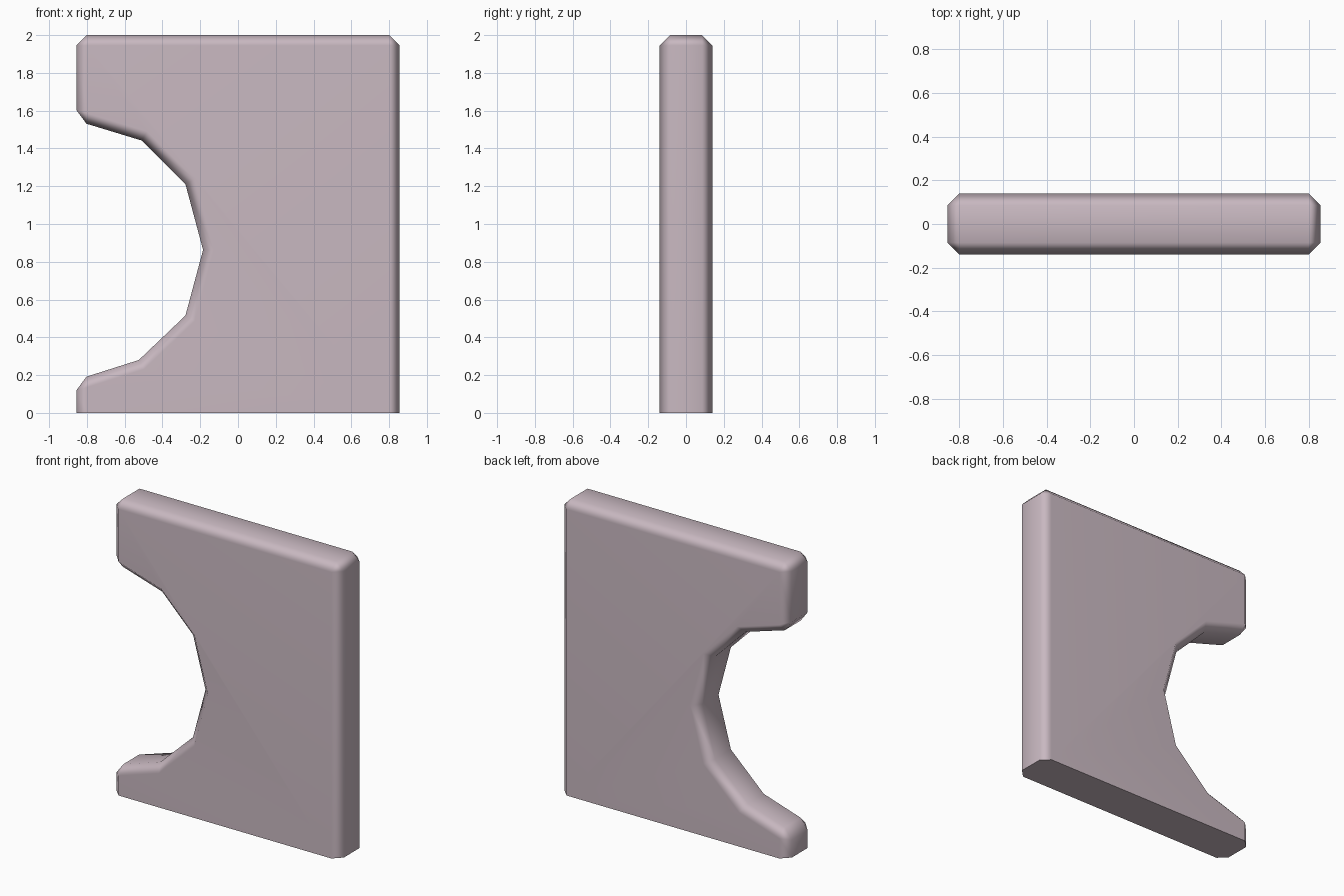
import bpy, bmesh, math

if "Cube" in bpy.data.objects:
    bpy.data.objects.remove(bpy.data.objects["Cube"])

HALF_W, HEIGHT, HALF_T, CHAMFER = 0.855, 2.0, 0.14, 0.055

mauve = bpy.data.materials.new("pale mauve")
mauve.diffuse_color = (0.58, 0.48, 0.53, 1)
mauve.use_nodes = True
mauve.node_tree.nodes["Principled BSDF"].inputs["Base Color"].default_value = mauve.diffuse_color

# Panel outline in x/z, with a faceted round notch in the left side
outline = [(-HALF_W, 0), (HALF_W, 0), (HALF_W, HEIGHT), (-HALF_W, HEIGHT),
           (-HALF_W, 1.547), (-0.51, 1.442)]
for deg in (30, 0, -30):
    a = math.radians(deg)
    outline.append((-0.88 + 0.695 * math.cos(a), 0.863 + 0.695 * math.sin(a)))
outline += [(-0.525, 0.28), (-HALF_W, 0.175)]

bm = bmesh.new()
front = [bm.verts.new((x, -HALF_T, z)) for x, z in outline]
back = [bm.verts.new((x, HALF_T, z)) for x, z in outline]
bm.faces.new(front)
bm.faces.new(back[::-1])
n = len(outline)
for i in range(n):
    j = (i + 1) % n
    bm.faces.new((front[j], front[i], back[i], back[j]))
bmesh.ops.recalc_face_normals(bm, faces=bm.faces)

# Chamfer every rim and outer corner, but not the foot or the notch creases
def wants_chamfer(e):
    a, b = e.verts
    if a.co.z < 1e-4 and b.co.z < 1e-4:
        return False
    if abs(a.co.y - b.co.y) > 0.1:
        return abs(a.co.x) > HALF_W - 0.01
    return True

bmesh.ops.bevel(bm, geom=[e for e in bm.edges if wants_chamfer(e)],
                offset=CHAMFER, offset_type='OFFSET', segments=1,
                profile=0.5, affect='EDGES', clamp_overlap=True)

mesh = bpy.data.meshes.new("notched_panel")
bm.to_mesh(mesh)
bm.free()
panel = bpy.data.objects.new("notched_panel", mesh)
bpy.context.collection.objects.link(panel)
mesh.materials.append(mauve)

# Smooth chamfers, sharp foot, flat-looking broad faces
bpy.context.view_layer.objects.active = panel
panel.select_set(True)
bpy.ops.object.shade_smooth_by_angle(angle=math.radians(65))
weighted = panel.modifiers.new("weighted normals", 'WEIGHTED_NORMAL')
weighted.keep_sharp = True
